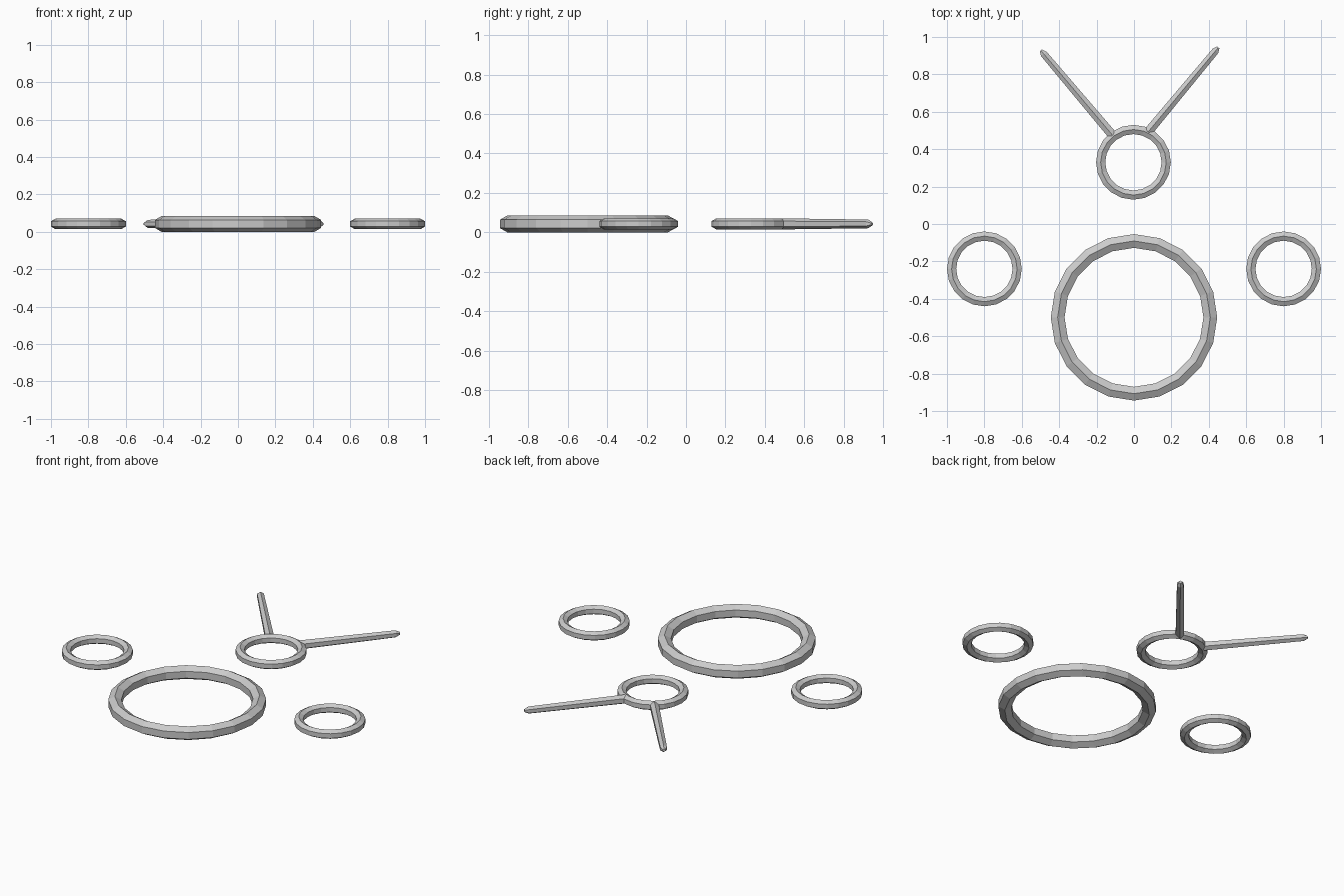
import bpy, bmesh
from math import sin, cos, pi
from mathutils import Vector

if "Cube" in bpy.data.objects:
    bpy.data.objects.remove(bpy.data.objects["Cube"])

Z = 0.0425      # height of every tube's centre line
SIDES = 6       # hexagonal tubes with a ridge on top


def make_object(name, bm):
    bmesh.ops.recalc_face_normals(bm, faces=bm.faces)
    mesh = bpy.data.meshes.new(name)
    bm.to_mesh(mesh)
    bm.free()
    obj = bpy.data.objects.new(name, mesh)
    bpy.context.collection.objects.link(obj)
    return obj


def section(bm, centre, across, radius):
    """One hexagonal cross-section; 'across' is the horizontal direction."""
    return [bm.verts.new(centre + across * radius * cos(a) + Vector((0, 0, radius * sin(a))))
            for a in (pi / 2 + 2 * pi * k / SIDES for k in range(SIDES))]


def bridge(bm, a, b):
    for k in range(SIDES):
        n = (k + 1) % SIDES
        bm.faces.new((a[k], a[n], b[n], b[k]))


def ring(name, x, y, outer, tube, segments=20):
    bm = bmesh.new()
    major = outer - tube * cos(pi / 6)
    loops = []
    for i in range(segments):
        a = 2 * pi * i / segments
        d = Vector((cos(a), sin(a), 0))
        loops.append(section(bm, Vector((x, y, Z)) + d * major, d, tube))
    for i in range(segments):
        bridge(bm, loops[i], loops[(i + 1) % segments])
    return make_object(name, bm)


def rod(name, start, end):
    bm = bmesh.new()
    a, b = Vector((*start, Z)), Vector((*end, Z))
    d = (b - a).normalized()
    across = Vector((d.y, -d.x, 0))
    # slight taper, then a blunt point
    stops = [(a, 0.028), (b - d * 0.025, 0.022), (b, 0.009)]
    loops = [section(bm, p, across, r) for p, r in stops]
    for p, q in zip(loops, loops[1:]):
        bridge(bm, p, q)
    bm.faces.new(loops[0])
    bm.faces.new(loops[-1])
    return make_object(name, bm)


# Large ring
ring("large_ring", 0, -0.499, 0.445, 0.0425)

# Small rings: one on each side and one at the back
ring("left_ring", -0.8, -0.24, 0.2, 0.0285)
ring("right_ring", 0.8, -0.24, 0.2, 0.0285)
ring("back_ring", -0.003, 0.33, 0.2, 0.0285)

# Two rods spreading from the back ring
rod("left_rod", (-0.115, 0.475), (-0.498, 0.928))
rod("right_rod", (0.075, 0.492), (0.451, 0.944))
